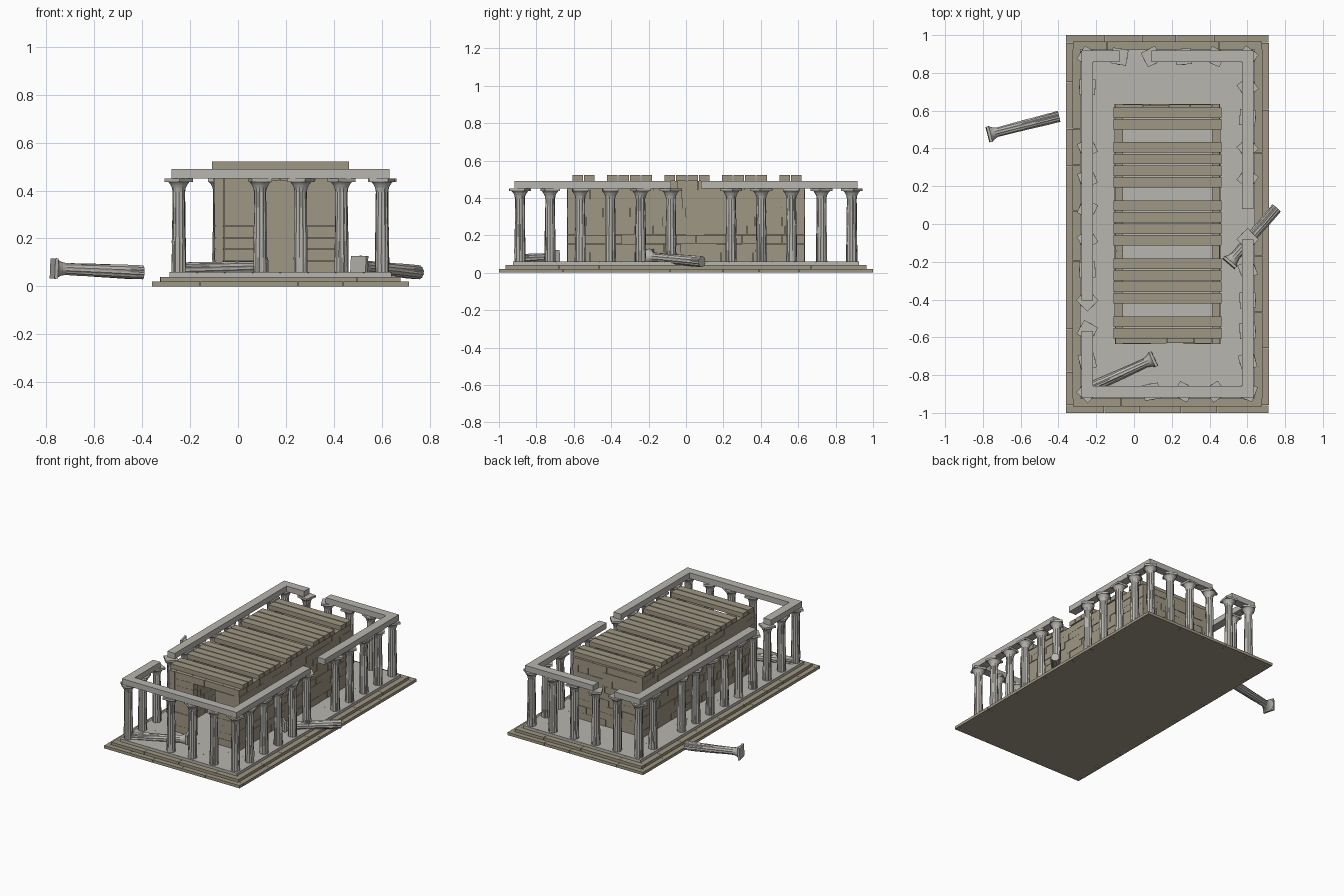
import bpy, bmesh, math, random
from mathutils import Matrix, Vector

random.seed(4)
if "Cube" in bpy.data.objects:
    bpy.data.objects.remove(bpy.data.objects["Cube"])


def material(name, color):
    m = bpy.data.materials.new(name)
    m.use_nodes = True
    m.diffuse_color = (*color, 1)
    m.node_tree.nodes["Principled BSDF"].inputs["Base Color"].default_value = (*color, 1)
    return m


PALE = material("pale_marble", (0.48, 0.465, 0.43))
TAN = material("tan_sandstone", (0.345, 0.31, 0.227))
CX = 0.177  # building axis


def add_box(bm, x0, x1, y0, y1, z0, z1):
    mid = Vector((x0 + x1, y0 + y1, z0 + z1)) / 2
    bmesh.ops.create_cube(bm, size=1, matrix=Matrix.Translation(mid)
                          @ Matrix.Diagonal((x1 - x0, y1 - y0, z1 - z0, 1)))


def finish(bm, name, mat):
    mesh = bpy.data.meshes.new(name)
    bmesh.ops.recalc_face_normals(bm, faces=bm.faces)
    bm.to_mesh(mesh)
    bm.free()
    mesh.materials.append(mat)
    return place(mesh, name)


def place(mesh, name, matrix=Matrix()):
    ob = bpy.data.objects.new(name, mesh)
    ob.matrix_world = matrix
    bpy.context.collection.objects.link(ob)
    return ob


def cuts(a, b, size):
    """Split a span into randomly sized stones."""
    points = [a]
    while b - points[-1] > size * 1.5:
        points.append(points[-1] + size * random.uniform(0.7, 1.3))
    return list(zip(points, points[1:] + [b]))


# Stepped base: a solid core edged with long stones
def step(name, hx, hy, z0, z1):
    bm = bmesh.new()
    w, gap = 0.04, 0.0008
    add_box(bm, CX - hx + w, CX + hx - w, w - hy, hy - w, z0, z1)
    for s in (-1, 1):
        for a, b in cuts(-hx, hx, 0.24):
            ys = sorted((s * hy, s * (hy - w)))
            add_box(bm, CX + a + gap, CX + b - gap, *ys, z0, z1)
        for a, b in cuts(w - hy, hy - w, 0.24):
            xs = sorted((CX + s * hx, CX + s * (hx - w)))
            add_box(bm, *xs, a + gap, b - gap, z0, z1)
    finish(bm, name, TAN)


step("lower_step", 0.537, 1.0, 0, 0.02)
step("middle_step", 0.502, 0.965, 0.02, 0.04)

# Floor of square tiles with clipped corners over a slab
bm = bmesh.new()
HX, HY = 0.463, 0.925
add_box(bm, CX - HX, CX + HX, -HY, HY, 0.04, 0.056)
NX, NY, CLIP = 8, 16, 0.003
tx, ty = HX / NX, HY / NY
for i in range(NX):
    for j in range(NY):
        cx, cy = CX - HX + tx * (2 * i + 1), -HY + ty * (2 * j + 1)
        ring = []
        for sx, sy in ((1, 1), (-1, 1), (-1, -1), (1, -1)):
            pair = [(sx * tx, sy * (ty - CLIP)), (sx * (tx - CLIP), sy * ty)]
            ring += pair if sx == sy else pair[::-1]
        low = [bm.verts.new((cx + x, cy + y, 0.055)) for x, y in ring]
        top = [bm.verts.new((cx + x, cy + y, 0.06)) for x, y in ring]
        bm.faces.new(top)
        for k in range(8):
            bm.faces.new((low[k], low[k - 1], top[k - 1], top[k]))
finish(bm, "tiled_floor", PALE)

# Inner hall walls laid in courses of uneven stones
WX, WY, THICK, TOP = 0.28, 0.635, 0.045, 0.49
DOOR, DOOR_TOP = 0.085, 0.442
COURSES = 9
height = (TOP - 0.06) / COURSES


def wall(name, along_y, sign, has_door=False):
    bm = bmesh.new()
    half = WY if along_y else WX - THICK
    outer = WX if along_y else WY
    for c in range(COURSES):
        z0 = 0.06 + c * height
        spans = [(-half, half)]
        if has_door and z0 + height < DOOR_TOP + 0.01:
            spans = [(-half, -DOOR), (DOOR, half)]
        for start, end in spans:
            for a, b in cuts(start, end, 0.12):
                d = sorted((sign * (outer - random.uniform(0, 0.005)), sign * (outer - THICK)))
                g = 0.0008
                if along_y:
                    add_box(bm, CX + d[0], CX + d[1], a + g, b - g, z0, z0 + height - g)
                else:
                    add_box(bm, CX + a + g, CX + b - g, *d, z0, z0 + height - g)
    # backing keeps the joints closed
    inner = sorted((sign * (outer - 0.012), sign * (outer - THICK + 0.004)))
    if along_y:
        add_box(bm, CX + inner[0], CX + inner[1], -half, half, 0.06, TOP - 0.002)
    elif not has_door:
        add_box(bm, CX - half, CX + half, *inner, 0.06, TOP - 0.002)
    finish(bm, name, TAN)


wall("hall_left_wall", True, 1)
wall("hall_right_wall", True, -1)
wall("hall_front_wall", False, -1, True)
wall("hall_back_wall", False, 1)

# Roof beams, with every fifth one lost
for i in range(20):
    if i % 5 != 2:
        y = 0.59 - i * 0.0615
        bm = bmesh.new()
        add_box(bm, CX - 0.286, CX + 0.286, y - 0.0275, y + 0.0275, TOP, 0.522)
        finish(bm, "roof_beam", TAN)


# Fluted, weathered column with flared capital and square top slab
def column_mesh(index):
    bm = bmesh.new()
    profile = [(0, 0.030), (0.06, 0.030), (0.13, 0.029), (0.2, 0.028), (0.27, 0.027),
               (0.335, 0.026), (0.352, 0.029), (0.366, 0.036), (0.376, 0.044)]
    sides, rings = 24, []
    for z, r in profile:
        ring = []
        for k in range(sides):
            a = math.tau * k / sides
            rr = r
            if z < 0.34:
                rr *= (1.0 if k % 2 else 0.91) * random.uniform(0.94, 1.03)
            ring.append(bm.verts.new((rr * math.cos(a), rr * math.sin(a), z)))
        rings.append(ring)
    for lo, hi in zip(rings, rings[1:]):
        for k in range(sides):
            bm.faces.new((lo[k - 1], lo[k], hi[k], hi[k - 1]))
    bm.faces.new(rings[0][::-1])
    bm.faces.new(rings[-1])
    add_box(bm, -0.042, 0.042, -0.042, 0.042, 0.376, 0.39)
    ob = finish(bm, "column", PALE)
    mesh = ob.data
    bpy.data.objects.remove(ob)
    return mesh


VARIANTS = [column_mesh(i) for i in range(4)]
XS = [-0.247 + 0.1697 * i for i in range(6)]
YS = [-0.888 + 0.1613 * j for j in range(12)]
MISSING = {(1, 0), (5, 6), (0, 9)}
for i, x in enumerate(XS):
    for j, y in enumerate(YS):
        if (i in (0, 5) or j in (0, 11)) and (i, j) not in MISSING:
            turn = Matrix.Rotation(random.uniform(0, math.tau), 4, "Z")
            place(random.choice(VARIANTS), "column", Matrix.Translation((x, y, 0.06)) @ turn)

# Toppled columns, given as foot and capital ends
for foot, head in (((0.755, 0.085, 0.058), (0.51, -0.2, 0.085)),
                   ((-0.397, 0.57, 0.058), (-0.775, 0.473, 0.075)),
                   ((-0.245, -0.875, 0.07), (0.105, -0.715, 0.08))):
    foot, head = Vector(foot), Vector(head)
    aim = (head - foot).to_track_quat("Z", "Y").to_matrix().to_4x4()
    place(VARIANTS[0], "fallen_column", Matrix.Translation(foot) @ aim)

# Broken lintel ring resting on the capitals
X0, X1, Y1, W = -0.277, 0.632, 0.918, 0.06
for name, x0, x1, y0, y1 in (
        ("front_lintel", X0, X1, -Y1, W - Y1),
        ("back_lintel_short", X0, XS[1], Y1 - W, Y1),
        ("back_lintel_long", XS[2], X1, Y1 - W, Y1),
        ("right_lintel_short", X0, X0 + W, W - Y1, YS[2]),
        ("right_lintel_long", X0, X0 + W, YS[3], Y1 - W),
        ("left_lintel_front", X1 - W, X1, W - Y1, YS[5]),
        ("left_lintel_back", X1 - W, X1, YS[6], Y1 - W)):
    bm = bmesh.new()
    add_box(bm, x0, x1, y0, y1, 0.45, 0.49)
    finish(bm, name, PALE)
